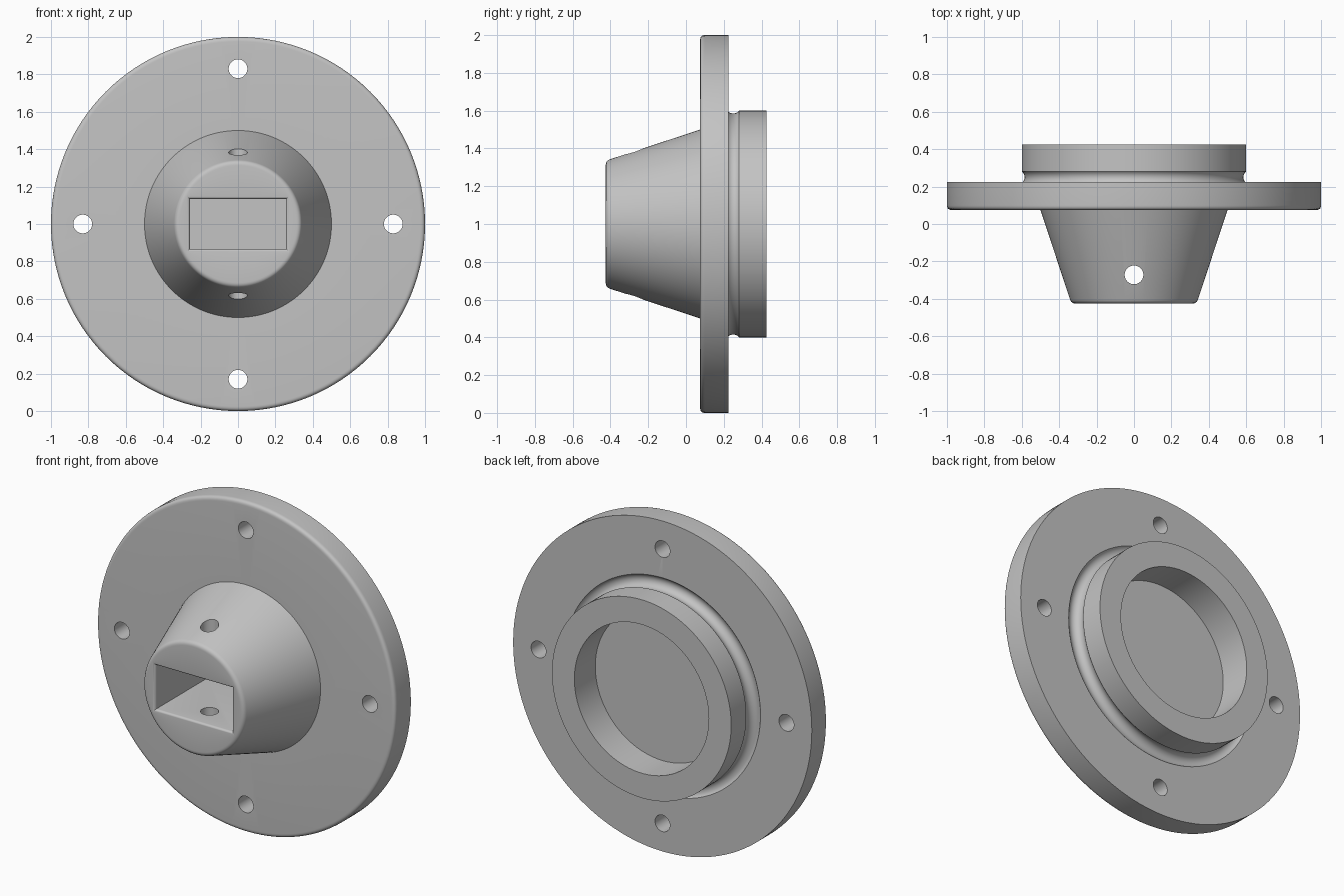
import bpy, bmesh, math
from mathutils import Vector, Matrix

cube = bpy.data.objects.get("Cube")
if cube:
    bpy.data.objects.remove(cube, do_unlink=True)

CENTRE_Z = 1.0
FRONT, FLANGE_FRONT, FLANGE_BACK, BACK = -0.425, 0.075, 0.225, 0.425

grey = bpy.data.materials.new("plain grey")
grey.use_nodes = True
colour = (0.55, 0.55, 0.55, 1)
grey.diffuse_color = colour
grey.node_tree.nodes["Principled BSDF"].inputs["Base Color"].default_value = colour


def make_object(name, bm):
    bmesh.ops.recalc_face_normals(bm, faces=bm.faces)
    mesh = bpy.data.meshes.new(name)
    bm.to_mesh(mesh)
    bm.free()
    mesh.materials.append(grey)
    obj = bpy.data.objects.new(name, mesh)
    bpy.context.collection.objects.link(obj)
    return obj


def rounded(before, corner, after, radius, steps=6):
    """Points that ease a profile around a corner."""
    c = Vector(corner)
    a = c + (Vector(before) - c).normalized() * radius
    b = c + (Vector(after) - c).normalized() * radius
    ts = [i / steps for i in range(steps + 1)]
    return [a * (1 - t) ** 2 + c * 2 * t * (1 - t) + b * t * t for t in ts]


def lathe(name, profile, segments=128):
    """Turn (radius, y) points around the y axis."""
    bm = bmesh.new()
    verts = [bm.verts.new((r, y, CENTRE_Z)) for r, y in profile]
    edges = [bm.edges.new(pair) for pair in zip(verts, verts[1:])]
    bmesh.ops.spin(bm, geom=verts + edges, cent=(0, 0, CENTRE_Z), axis=(0, 1, 0),
                   angle=math.tau, steps=segments, use_merge=True)
    bmesh.ops.remove_doubles(bm, verts=bm.verts, dist=1e-5)
    return make_object(name, bm)


def rod(name, centre, axis, radius, length):
    bm = bmesh.new()
    turn = Vector((0, 0, 1)).rotation_difference(Vector(axis)).to_matrix().to_4x4()
    bmesh.ops.create_cone(bm, cap_ends=True, segments=40, radius1=radius, radius2=radius,
                          depth=length, matrix=Matrix.Translation(centre) @ turn)
    return make_object(name, bm)


def cut(target, cutter):
    cutter.hide_render = True
    mod = target.modifiers.new("cut", 'BOOLEAN')
    mod.operation, mod.solver, mod.object = 'DIFFERENCE', 'EXACT', cutter
    bpy.context.view_layer.objects.active = target
    bpy.ops.object.modifier_apply(modifier=mod.name)
    bpy.data.objects.remove(cutter, do_unlink=True)


# Turned body: tapered boss, flange, seal groove and rear collar
nose, boss_root = (0.335, FRONT), (0.5, FLANGE_FRONT)
rim = (1, FLANGE_FRONT)
groove_r, groove_y, groove_size = 0.625, 0.25, 0.04
groove = []
for i in range(17):
    a = math.radians(-38.7 - 192.6 * i / 16)
    groove.append((groove_r + groove_size * math.cos(a), groove_y + groove_size * math.sin(a)))
profile = [(0, FRONT)]
profile += rounded((0, FRONT), nose, boss_root, 0.022)
profile += [boss_root]
profile += rounded(boss_root, rim, (1, FLANGE_BACK), 0.025)
profile += [(1, FLANGE_BACK)] + groove
profile += [(0.6, BACK), (0.45, BACK), (0.45, FLANGE_BACK), (0, FLANGE_BACK)]
body = lathe("flanged_socket_body", profile)

# Rectangular socket with a softened mouth
half_x, half_z, lip = 0.257, 0.134, 0.015
levels = [(lip, FRONT - 0.05)]
for i in range(6):
    a = math.radians(90) * i / 5
    levels.append((lip * (1 - math.sin(a)), FRONT + lip * (1 - math.cos(a))))
levels.append((0, FLANGE_FRONT))
bm = bmesh.new()
rings = []
for grow, y in levels:
    x, z = half_x + grow, half_z + grow
    rings.append([bm.verts.new((sx * x, y, CENTRE_Z + sz * z))
                  for sx, sz in ((-1, -1), (1, -1), (1, 1), (-1, 1))])
for a, b in zip(rings, rings[1:]):
    for i in range(4):
        j = (i + 1) % 4
        bm.faces.new((a[i], a[j], b[j], b[i]))
bm.faces.new(rings[0])
bm.faces.new(rings[-1])
cut(body, make_object("socket_cutter", bm))

# Cross pin hole through the boss
cut(body, rod("pin_hole_cutter", (0, -0.272, CENTRE_Z), (0, 0, 1), 0.05, 1.2))

# Four bolt holes through the flange
for i in range(4):
    a = math.radians(90 * i)
    centre = (0.83 * math.cos(a), 0.15, CENTRE_Z + 0.83 * math.sin(a))
    cut(body, rod("bolt_hole_cutter", centre, (0, 1, 0), 0.05, 0.4))

# Smooth turned surfaces, crisp edges
bpy.ops.object.select_all(action='DESELECT')
body.select_set(True)
bpy.context.view_layer.objects.active = body
bpy.ops.object.shade_smooth_by_angle(angle=math.radians(30))
